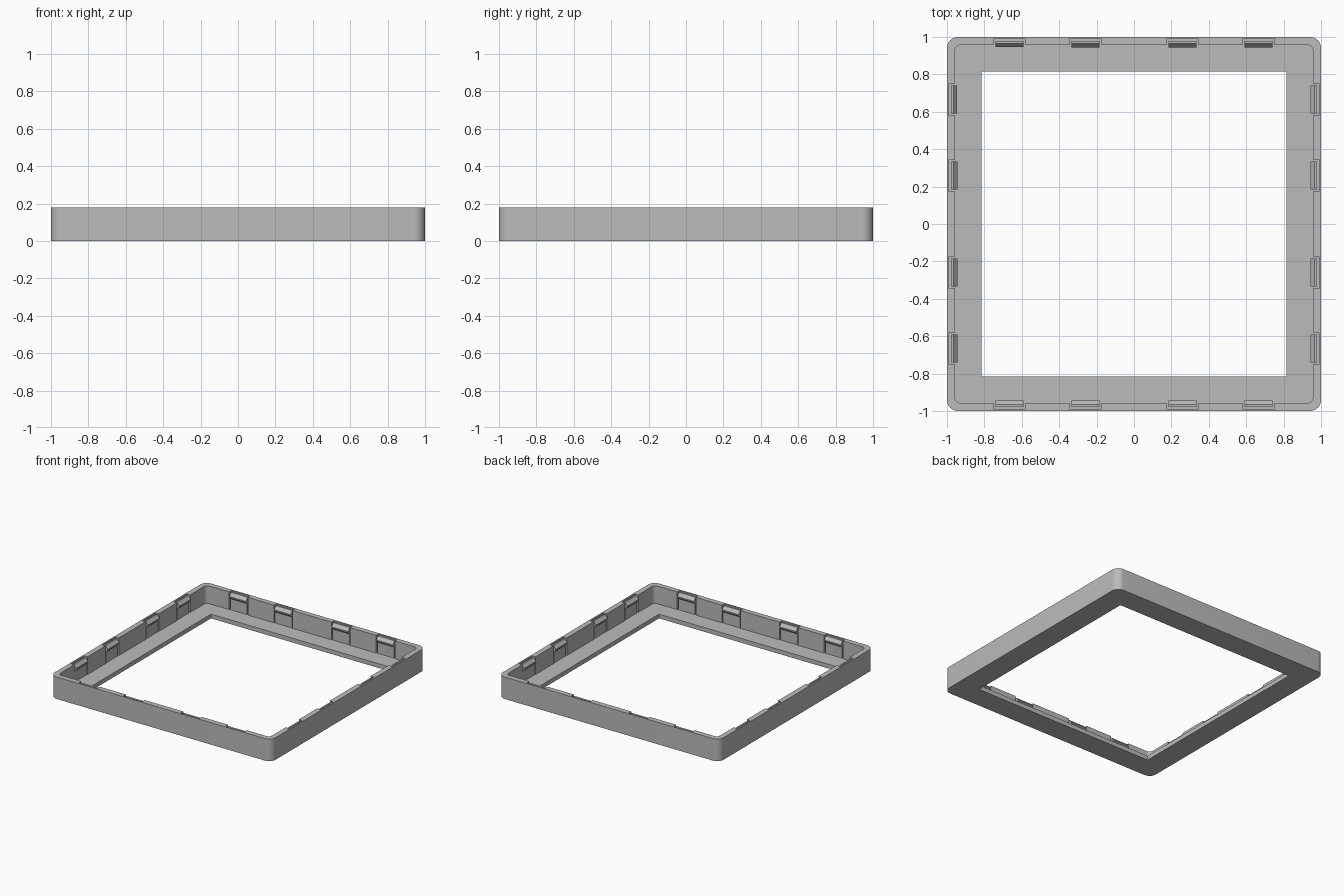
import bpy, bmesh, math
from mathutils import Matrix

if "Cube" in bpy.data.objects:
    bpy.data.objects.remove(bpy.data.objects["Cube"])

HEIGHT, FLOOR = 0.18, 0.035
INNER, POCKET, OPENING = 0.957, 0.988, 0.815
CLIPS = (-0.665, -0.26, 0.26, 0.665)

grey = bpy.data.materials.new("grey plastic")
grey.diffuse_color = (0.5, 0.5, 0.5, 1)
grey.use_nodes = True
grey.node_tree.nodes["Principled BSDF"].inputs["Base Color"].default_value = grey.diffuse_color


def prism(name, points, z0, z1):
    """Closed outline extruded upwards."""
    bm = bmesh.new()
    face = bm.faces.new([bm.verts.new((x, y, z0)) for x, y in points])
    top = bmesh.ops.extrude_face_region(bm, geom=[face])["geom"]
    bmesh.ops.translate(bm, vec=(0, 0, z1 - z0),
                        verts=[v for v in top if isinstance(v, bmesh.types.BMVert)])
    return finish(name, bm)


def finish(name, bm):
    bmesh.ops.recalc_face_normals(bm, faces=bm.faces)
    mesh = bpy.data.meshes.new(name)
    bm.to_mesh(mesh)
    bm.free()
    mesh.materials.append(grey)
    ob = bpy.data.objects.new(name, mesh)
    bpy.context.collection.objects.link(ob)
    return ob


def outline(half, radius, notches=()):
    """Rounded square, with optional rectangular notches along each side."""
    side = []
    for c in notches:
        side += [(c - 0.085, -half), (c - 0.085, -POCKET),
                 (c + 0.085, -POCKET), (c + 0.085, -half)]
    m = half - radius
    for i in range(9):
        a = math.radians(-90 + 90 * i / 8)
        side.append((m + radius * math.cos(a), -m + radius * math.sin(a)))
    points = []
    for k in range(4):
        c, s = ((1, 0), (0, 1), (-1, 0), (0, -1))[k]
        points += [(c * x - s * y, s * x + c * y) for x, y in side]
    return points


# Frame: solid block with the notched cavity and the square opening cut out
frame = prism("frame", outline(1, 0.06), 0, HEIGHT)
o = OPENING
cutters = [prism("cavity_cutter", outline(INNER, 0.03, CLIPS), FLOOR, HEIGHT + 0.1),
           prism("opening_cutter", [(-o, -o), (o, -o), (o, o), (-o, o)], -0.1, HEIGHT)]
bpy.context.view_layer.objects.active = frame
frame.select_set(True)
for cutter in cutters:
    cutter.hide_render = True
    mod = frame.modifiers.new("cut", "BOOLEAN")
    mod.operation, mod.solver, mod.object = "DIFFERENCE", "EXACT", cutter
    bpy.ops.object.modifier_apply(modifier=mod.name)
    bpy.data.objects.remove(cutter)
bpy.ops.object.shade_smooth_by_angle(angle=math.radians(30))

# Snap clips: upright tabs with a hooked tip, four on each side
profile = [(0.979, FLOOR - 0.005), (0.979, 0.175), (0.966, 0.175), (0.945, 0.15),
           (0.945, 0.14), (0.96, 0.125), (0.96, FLOOR - 0.005)]
for k, side in enumerate(("front", "right", "back", "left")):
    for n, c in enumerate(CLIPS):
        bm = bmesh.new()
        face = bm.faces.new([bm.verts.new((c - 0.075, -d, z)) for d, z in profile])
        new = bmesh.ops.extrude_face_region(bm, geom=[face])["geom"]
        bmesh.ops.translate(bm, vec=(0.15, 0, 0),
                            verts=[v for v in new if isinstance(v, bmesh.types.BMVert)])
        bm.transform(Matrix.Rotation(k * math.pi / 2, 4, "Z"))
        finish(f"{side}_clip_{n + 1}", bm)
